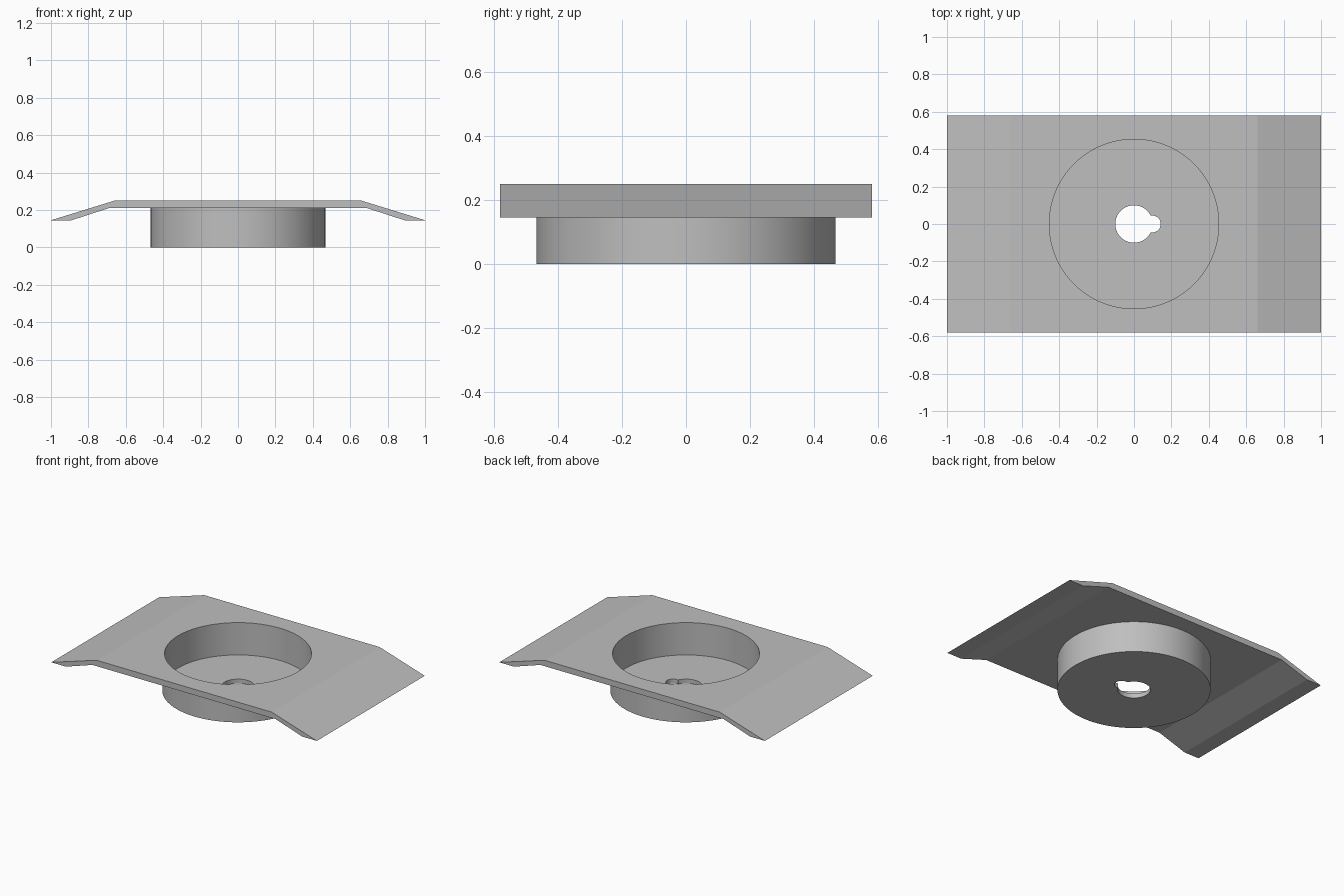
import bpy
import bmesh
import math

cube = bpy.data.objects.get("Cube")
if cube:
    bpy.data.objects.remove(cube, do_unlink=True)

grey = bpy.data.materials.new("plain_grey")
grey.use_nodes = True
colour = (0.52, 0.52, 0.52, 1)
grey.diffuse_color = colour
grey.node_tree.nodes["Principled BSDF"].inputs["Base Color"].default_value = colour


def add_object(name, bm):
    bmesh.ops.recalc_face_normals(bm, faces=bm.faces)
    mesh = bpy.data.meshes.new(name)
    bm.to_mesh(mesh)
    bm.free()
    mesh.materials.append(grey)
    obj = bpy.data.objects.new(name, mesh)
    bpy.context.collection.objects.link(obj)
    return obj


def cylinder(name, radius, bottom, top, x=0, segments=96):
    bm = bmesh.new()
    bmesh.ops.create_cone(bm, cap_ends=True, segments=segments,
                          radius1=radius, radius2=radius, depth=top - bottom)
    bmesh.ops.translate(bm, verts=bm.verts, vec=(x, 0, (top + bottom) / 2))
    return add_object(name, bm)


def combine(target, tool, operation):
    # Apply a boolean and discard the helper solid
    mod = target.modifiers.new(operation, "BOOLEAN")
    mod.operation = operation
    mod.solver = "EXACT"
    mod.object = tool
    bpy.context.view_layer.objects.active = target
    bpy.ops.object.modifier_apply(modifier=mod.name)
    bpy.data.objects.remove(tool, do_unlink=True)


# Flange plate with wings bent down on both sides
half = [(0.66, 0.25), (1, 0.145), (0.89, 0.145), (0.69, 0.21)]
profile = half + [(-x, z) for x, z in reversed(half)]
depth = 0.58
bm = bmesh.new()
face = bm.faces.new([bm.verts.new((x, -depth, z)) for x, z in profile])
ext = bmesh.ops.extrude_face_region(bm, geom=[face])
moved = [v for v in ext["geom"] if isinstance(v, bmesh.types.BMVert)]
bmesh.ops.translate(bm, verts=moved, vec=(0, 2 * depth, 0))
holder = add_object("flanged_cup", bm)

# Round cup: outer wall, hollow, and keyhole through the floor
combine(holder, cylinder("cup_wall", 0.467, 0, 0.23), "UNION")
combine(holder, cylinder("cup_hollow", 0.453, 0.03, 0.4), "DIFFERENCE")
combine(holder, cylinder("centre_hole", 0.1, -0.1, 0.2, segments=64), "DIFFERENCE")
combine(holder, cylinder("key_notch", 0.045, -0.1, 0.2, x=0.098, segments=32), "DIFFERENCE")

# Smooth round walls, crisp plate bends
bpy.ops.object.select_all(action="DESELECT")
holder.select_set(True)
bpy.context.view_layer.objects.active = holder
bpy.ops.object.shade_smooth_by_angle(angle=math.radians(14))
